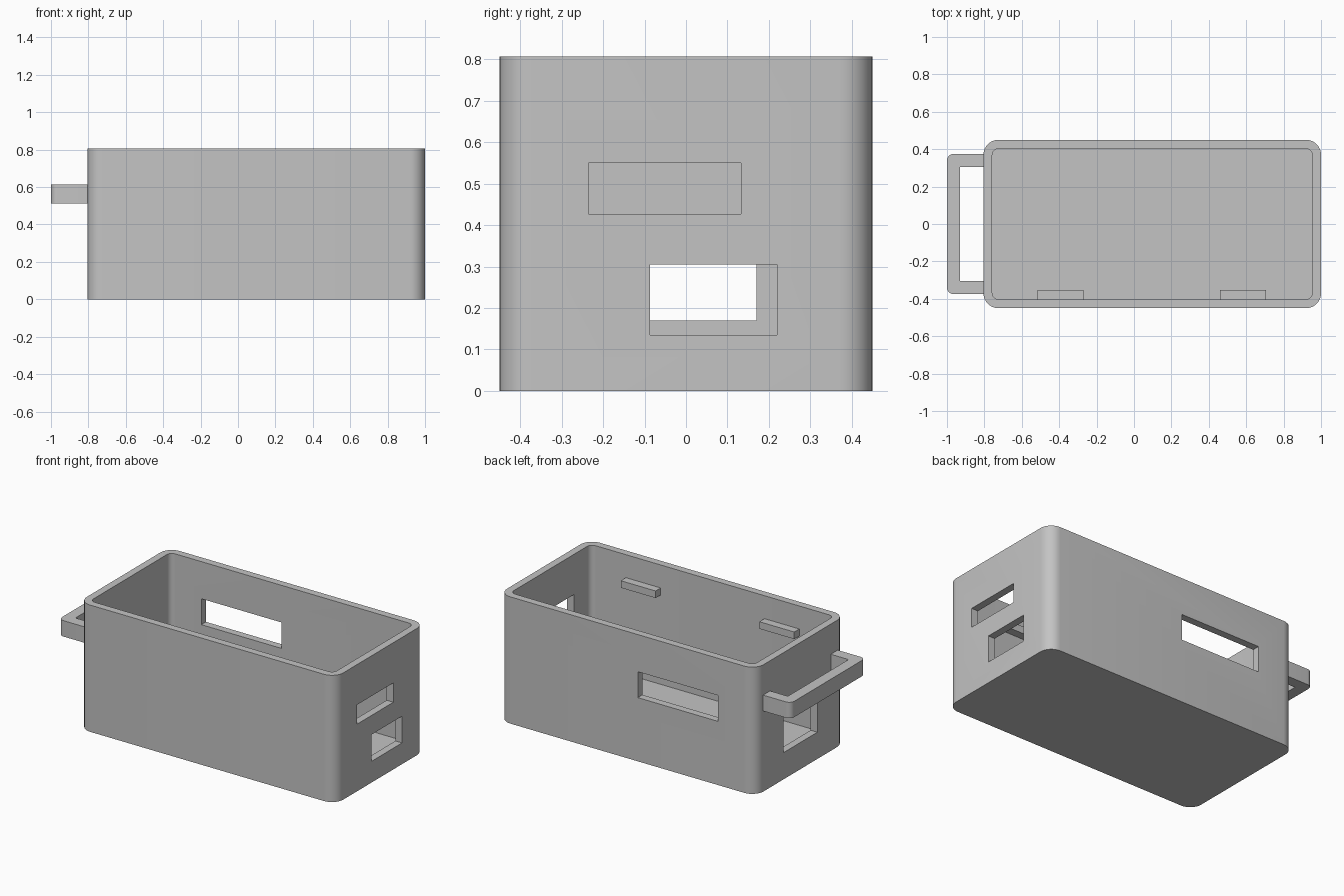
import bpy
import bmesh
from math import cos, sin, pi, radians

default = bpy.data.objects.get("Cube")
if default:
    bpy.data.objects.remove(default, do_unlink=True)

# Single plain material
GREY = (0.55, 0.55, 0.55, 1)
grey = bpy.data.materials.new("light grey")
grey.use_nodes = True
grey.diffuse_color = GREY
grey.node_tree.nodes["Principled BSDF"].inputs["Base Color"].default_value = GREY


def corner(cx, cy, r, start, steps=8):
    """Quarter arc, counter-clockwise from the start angle."""
    angles = [start + pi / 2 * i / steps for i in range(steps + 1)]
    return [(cx + r * cos(a), cy + r * sin(a)) for a in angles]


def rounded_rect(x0, x1, y0, y1, r):
    return (corner(x1 - r, y1 - r, r, 0) + corner(x0 + r, y1 - r, r, pi / 2)
            + corner(x0 + r, y0 + r, r, pi) + corner(x1 - r, y0 + r, r, 3 * pi / 2))


def prism(name, outline, z0, z1):
    """Extrude a closed outline from z0 up to z1."""
    bm = bmesh.new()
    base = bm.faces.new([bm.verts.new((x, y, z0)) for x, y in outline])
    top = bmesh.ops.extrude_face_region(bm, geom=[base])["geom"]
    bmesh.ops.translate(bm, vec=(0, 0, z1 - z0),
                        verts=[g for g in top if isinstance(g, bmesh.types.BMVert)])
    bmesh.ops.recalc_face_normals(bm, faces=bm.faces[:])
    mesh = bpy.data.meshes.new(name)
    bm.to_mesh(mesh)
    bm.free()
    mesh.materials.append(grey)
    obj = bpy.data.objects.new(name, mesh)
    bpy.context.collection.objects.link(obj)
    return obj


def block(name, x0, x1, y0, y1, z0, z1):
    return prism(name, [(x0, y0), (x1, y0), (x1, y1), (x0, y1)], z0, z1)


def select_only(obj):
    bpy.ops.object.select_all(action='DESELECT')
    obj.select_set(True)
    bpy.context.view_layer.objects.active = obj


def cut(target, cutter):
    cutter.hide_render = True
    mod = target.modifiers.new("cut", 'BOOLEAN')
    mod.operation = 'DIFFERENCE'
    mod.solver = 'EXACT'
    mod.object = cutter
    select_only(target)
    bpy.ops.object.modifier_apply(modifier=mod.name)
    bpy.data.objects.remove(cutter, do_unlink=True)


# Open box with rounded upright corners
LEFT, RIGHT, DEPTH, HEIGHT, WALL = -0.805, 1.0, 0.45, 0.806, 0.047
box = prism("box", rounded_rect(LEFT, RIGHT, -DEPTH, DEPTH, 0.08), 0, HEIGHT)
cut(box, prism("cavity", rounded_rect(LEFT + WALL, RIGHT - WALL, -DEPTH + WALL,
                                      DEPTH - WALL, 0.035), WALL, 1))

# Wall openings
cut(box, block("end_slot", 0.9, 1.1, -0.235, 0.133, 0.427, 0.55))
cut(box, block("end_port", 0.9, 1.1, -0.087, 0.22, 0.135, 0.305))
cut(box, block("handle_side_port", -0.9, -0.7, -0.17, 0.17, 0.17, 0.41))
cut(box, block("back_window", -0.54, 0.024, 0.35, 0.55, 0.405, 0.57))

# U-shaped handle, rounded on its outer corners
root, out, span, bar, r = LEFT + 0.02, -1.0, 0.375, 0.07, 0.035
outline = ([(root, span)] + corner(out + r, span - r, r, pi / 2)
           + corner(out + r, -span + r, r, pi)
           + [(root, -span), (root, -span + bar), (out + bar, -span + bar),
              (out + bar, span - bar), (root, span - bar)])
handle = prism("handle", outline, 0.513, 0.614)

# Small ledges inside the front wall
ledges = [block(name, x, x + 0.245, -DEPTH + WALL - 0.02, -0.352, 0.615, 0.66)
          for name, x in (("ledge_right", -0.515), ("ledge_left", 0.46))]

for part in [box, handle] + ledges:
    select_only(part)
    bpy.ops.object.shade_smooth_by_angle(angle=radians(30))
